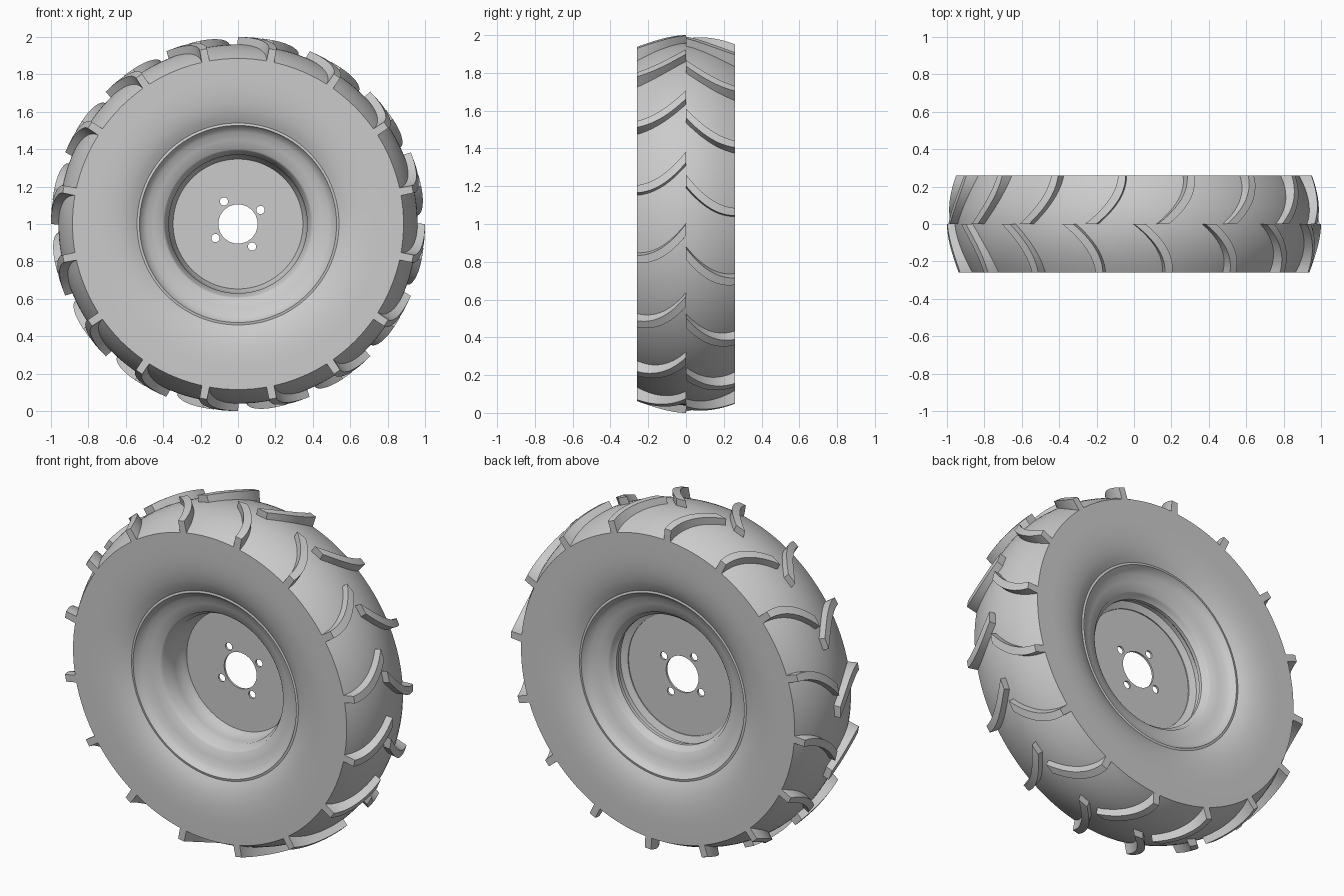
import bpy, bmesh
from math import sin, cos, pi, radians

cube = bpy.data.objects.get("Cube")
if cube:
    bpy.data.objects.remove(cube, do_unlink=True)

HALF = 0.26          # half the tyre width
LUGS = 16
STEP = 360 / LUGS

grey = bpy.data.materials.new("plain_grey")
grey.use_nodes = True
grey.diffuse_color = (0.6, 0.6, 0.6, 1)
grey.node_tree.nodes["Principled BSDF"].inputs["Base Color"].default_value = (0.6, 0.6, 0.6, 1)


def polar(r, y, a):
    """Point on the wheel: radius, position along the axle, angle in radians."""
    return (r * cos(a), y, 1 + r * sin(a))


def finish(name, mesh, angle=35):
    mesh.materials.clear()
    mesh.materials.append(grey)
    obj = bpy.data.objects.new(name, mesh)
    bpy.context.collection.objects.link(obj)
    bpy.ops.object.select_all(action='DESELECT')
    obj.select_set(True)
    bpy.context.view_layer.objects.active = obj
    bpy.ops.object.shade_smooth_by_angle(angle=radians(angle))
    return obj


def lathe(name, profile, segments=128):
    """Turn a profile of (radius, y) points about the axle."""
    bm = bmesh.new()
    rings = [[bm.verts.new(polar(r, y, 2 * pi * k / segments)) for r, y in profile]
             for k in range(segments)]
    for k, ring in enumerate(rings):
        nxt = rings[(k + 1) % segments]
        for i in range(len(profile) - 1):
            bm.faces.new((ring[i], ring[i + 1], nxt[i + 1], nxt[i]))
    mesh = bpy.data.meshes.new(name)
    bm.to_mesh(mesh)
    bm.free()
    return finish(name, mesh)


def carcass_radius(t):
    return 0.96 - 0.075 * t * t


# Tyre: dished sidewalls and a crowned tread
wall = [(0.54, 0.213), (0.57, 0.229), (0.61, 0.243), (0.66, 0.253), (0.72, 0.259), (0.78, HALF)]
crown = [(carcass_radius(i / 8), HALF * i / 8) for i in range(-8, 9)]
lathe("tyre", [(r, -y) for r, y in wall] + crown + wall[::-1])

# Rim: back flange, stepped barrel, front flange
flange = [(0.54, 0.213), (0.527, 0.216), (0.515, 0.195), (0.49, 0.178), (0.45, 0.165),
          (0.4, 0.15), (0.392, 0.143), (0.388, 0.13)]
barrel = [(0.37, 0.115), (0.37, 0.095), (0.385, 0.08), (0.385, 0.055), (0.347, 0.04),
          (0.347, 0.02), (0.36, 0.0), (0.37, -0.06), (0.37, -0.1)]
lathe("rim", flange + barrel + [(r, -y) for r, y in flange[::-1]])


# Hub disc with a centre bore and four bolt holes
def add_circle(curve, radius, cx=0, cy=0, count=32):
    spline = curve.splines.new('POLY')
    spline.points.add(count - 1)
    for k, p in enumerate(spline.points):
        a = 2 * pi * k / count
        p.co = (cx + radius * cos(a), cy + radius * sin(a), 0, 1)
    spline.use_cyclic_u = True


outline = bpy.data.curves.new("hub_outline", 'CURVE')
outline.dimensions = '2D'
outline.fill_mode = 'BOTH'
outline.extrude = 0.006
add_circle(outline, 0.352, count=96)
add_circle(outline, 0.105, count=48)
for k in range(4):
    a = radians(32 + 90 * k)
    add_circle(outline, 0.022, 0.142 * cos(a), 0.142 * sin(a), 20)
helper = bpy.data.objects.new("hub_outline", outline)
bpy.context.collection.objects.link(helper)
bpy.context.view_layer.update()
graph = bpy.context.evaluated_depsgraph_get()
disc_mesh = bpy.data.meshes.new_from_object(helper.evaluated_get(graph))
bpy.data.objects.remove(helper, do_unlink=True)
hub = finish("hub_disc", disc_mesh)
hub.rotation_euler = (pi / 2, 0, 0)
hub.location = (0, 0.028, 1)


# Tread lugs: curved bars sweeping from the shoulder to the centre line
def add_lug(bm, side, edge_angle, steps=12):
    sections = []
    for i in range(steps + 1):
        t = i / steps
        mid = edge_angle + 9.5 * (1 - t) ** 2
        half = 1.2 + 0.55 * (1 - t)
        base, top = carcass_radius(t) - 0.012, 1 - 0.048 * t * t
        corners = ((base, -1.15), (top, -1), (top, 1), (base, 1.15))
        sections.append([bm.verts.new(polar(r, side * HALF * t, radians(mid + half * w)))
                         for r, w in corners])
    for a, b in zip(sections, sections[1:]):
        for j in range(4):
            n = (j + 1) % 4
            bm.faces.new((a[j], a[n], b[n], b[j]))
    bm.faces.new(sections[0])
    bm.faces.new(sections[-1])


for name, side, start in (("front_lugs", -1, 11.25), ("back_lugs", 1, 3.9)):
    bm = bmesh.new()
    for k in range(LUGS):
        add_lug(bm, side, start + STEP * k)
    bmesh.ops.recalc_face_normals(bm, faces=bm.faces)
    mesh = bpy.data.meshes.new(name)
    bm.to_mesh(mesh)
    bm.free()
    finish(name, mesh)
